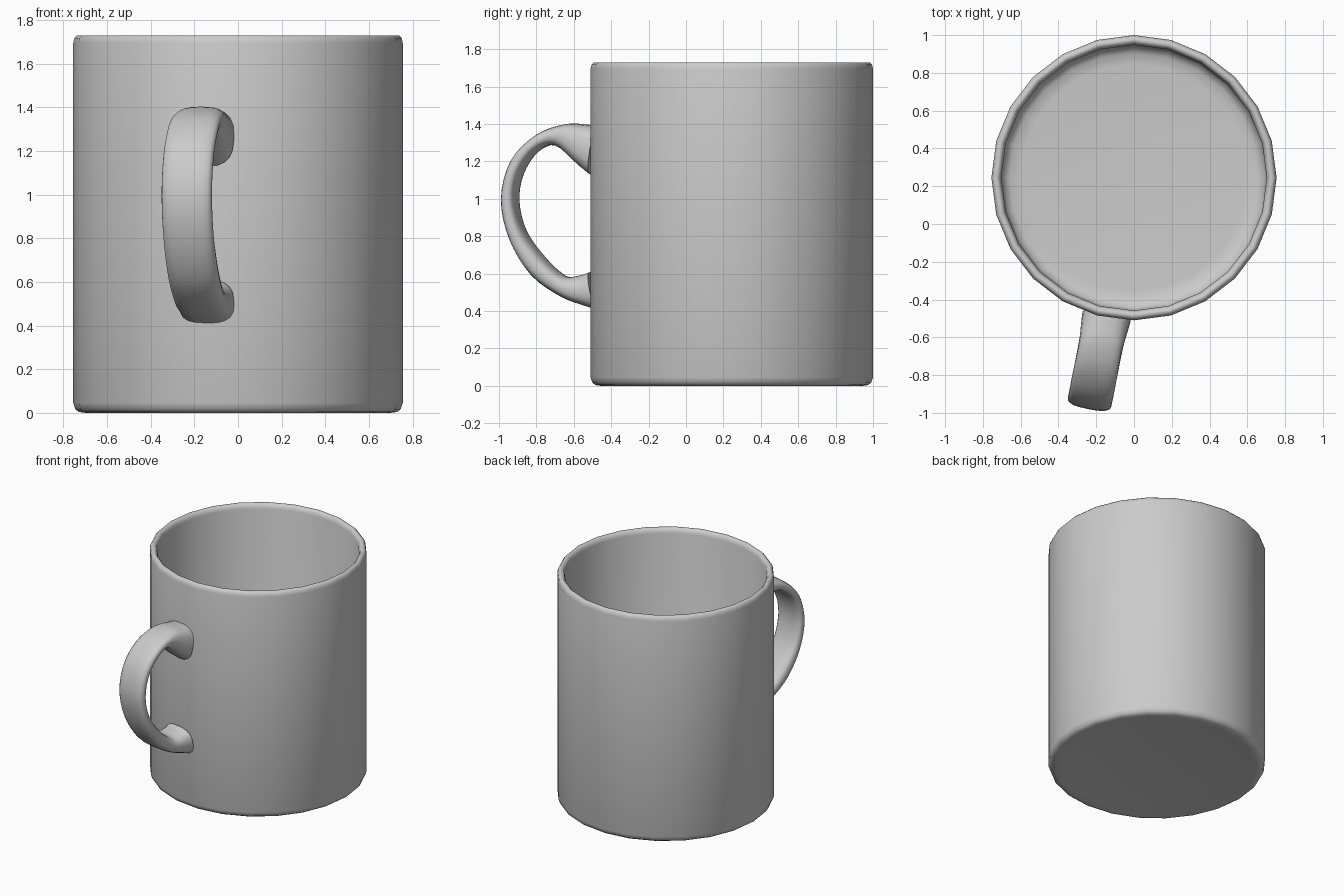
import bpy, bmesh, math
from mathutils import Vector

if "Cube" in bpy.data.objects:
    bpy.data.objects.remove(bpy.data.objects["Cube"])

CY = 0.245            # mug axis
SIDES = 24
ANG = math.radians(11.2)   # handle swings slightly to the left of the front


def finish(name, bm, angle):
    bmesh.ops.recalc_face_normals(bm, faces=bm.faces)
    me = bpy.data.meshes.new(name)
    bm.to_mesh(me)
    bm.free()
    ob = bpy.data.objects.new(name, me)
    bpy.context.collection.objects.link(ob)
    bpy.ops.object.select_all(action='DESELECT')
    ob.select_set(True)
    bpy.context.view_layer.objects.active = ob
    bpy.ops.object.shade_smooth_by_angle(angle=math.radians(angle))
    return ob


def skin(bm, rings):
    # bridge successive closed rings and cap both ends
    vs = [[bm.verts.new(p) for p in ring] for ring in rings]
    for a, b in zip(vs, vs[1:]):
        n = len(a)
        for i in range(n):
            j = (i + 1) % n
            bm.faces.new((a[i], a[j], b[j], b[i]))
    bm.faces.new(vs[0])
    bm.faces.new(vs[-1])


# Cup body: lathe profile (radius, z) from underside, over the rim, to inner floor
profile = [(0.66, 0.006), (0.70, 0.0), (0.728, 0.004), (0.745, 0.016), (0.755, 0.045),
           (0.755, 1.695), (0.75, 1.717), (0.738, 1.73), (0.722, 1.73), (0.71, 1.717),
           (0.703, 1.695), (0.703, 0.12), (0.69, 0.085), (0.66, 0.065), (0.60, 0.06)]
bm = bmesh.new()
skin(bm, [[(r * math.cos(2 * math.pi * i / SIDES),
            CY + r * math.sin(2 * math.pi * i / SIDES), z) for i in range(SIDES)]
          for r, z in profile])
finish("cup_body", bm, 50)

# Handle: matched outer and inner edge points in (y, z) as seen from the side
outer = [(-0.49, 1.39), (-0.55, 1.397), (-0.66, 1.40), (-0.81, 1.345), (-0.945, 1.21), (-1.0, 1.0),
         (-0.955, 0.78), (-0.84, 0.59), (-0.68, 0.475), (-0.55, 0.425), (-0.49, 0.405)]
inner = [(-0.49, 1.13), (-0.55, 1.18), (-0.675, 1.285), (-0.785, 1.245), (-0.86, 1.125), (-0.88, 0.985),
         (-0.84, 0.83), (-0.74, 0.69), (-0.63, 0.59), (-0.55, 0.59), (-0.49, 0.61)]
widths = [0.26, 0.25, 0.23, 0.235, 0.235, 0.235, 0.235, 0.235, 0.235, 0.245, 0.26]
stations = [Vector(((0.225 - o[0]) / 0.981, o[1], (0.265 - i[0]) / 0.981, i[1])).to_tuple() + (w,)
            for o, i, w in zip(outer, inner, widths)]


def spline(pts, steps):
    # Catmull-Rom through every station
    out = []
    for k in range(len(pts) - 1):
        p0, p1, p2, p3 = (pts[max(0, min(len(pts) - 1, k + d))] for d in (-1, 0, 1, 2))
        for s in range(steps):
            t = s / steps
            out.append([0.5 * (2 * b + (c - a) * t + (2 * a - 5 * b + 4 * c - d) * t * t
                               + (3 * b - a - 3 * c + d) * t ** 3)
                        for a, b, c, d in zip(p0, p1, p2, p3)])
    return out + [list(pts[-1])]


def spow(v, e):
    return math.copysign(abs(v) ** e, v)


radial = Vector((-math.sin(ANG), -math.cos(ANG), 0))
side = Vector((math.cos(ANG), -math.sin(ANG), 0))
up = Vector((0, 0, 1))
rings = []
for ro, zo, ri, zi, w in spline(stations, 4):
    a = radial * ro + up * zo
    b = radial * ri + up * zi
    mid, half = (a + b) / 2, (a - b) / 2
    ring = []
    for i in range(20):
        t = 2 * math.pi * i / 20
        p = mid + half * spow(math.sin(t), 0.72) + side * (w / 2 * spow(math.cos(t), 0.72))
        ring.append(p + Vector((0, CY, 0)))
    rings.append(ring)
bm = bmesh.new()
skin(bm, rings)
finish("handle", bm, 60)
